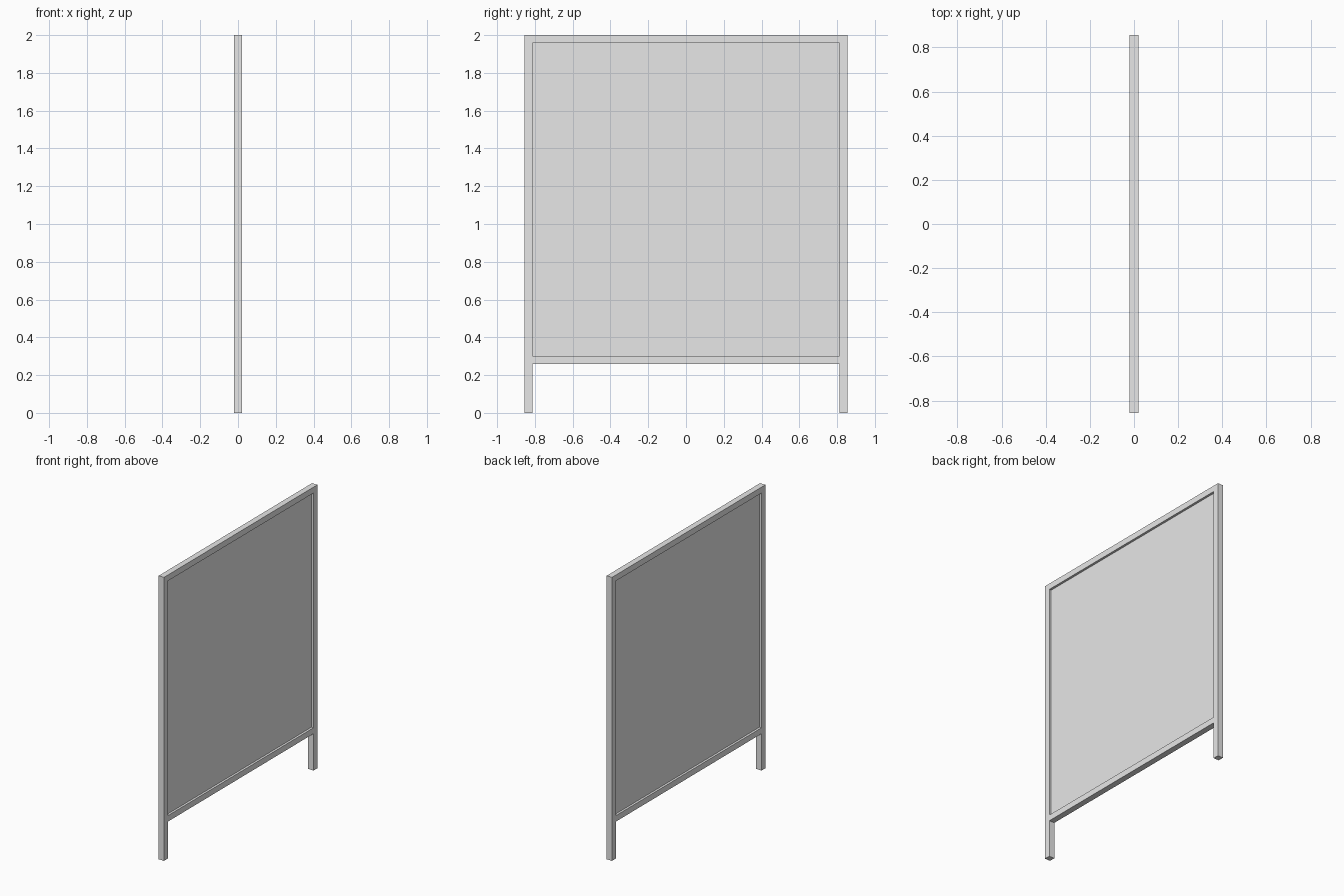
import bpy
import bmesh

cube = bpy.data.objects.get("Cube")
if cube:
    bpy.data.objects.remove(cube, do_unlink=True)

# Overall sizes
HALF_WIDTH = 0.855
HEIGHT = 2.0
BAR = 0.042
RAIL_BOTTOM = 0.26
PANEL_THICKNESS = 0.01

grey = bpy.data.materials.new("light grey")
grey.use_nodes = True
colour = (0.8, 0.8, 0.8, 1)
grey.diffuse_color = colour
grey.node_tree.nodes["Principled BSDF"].inputs["Base Color"].default_value = colour


def slab(name, ys, zs, thickness, keep):
    """Fill the kept cells of a y-z grid and thicken them evenly about x = 0."""
    bm = bmesh.new()
    verts = [[bm.verts.new((-thickness / 2, y, z)) for z in zs] for y in ys]
    for i in range(len(ys) - 1):
        for j in range(len(zs) - 1):
            if keep(i, j):
                bm.faces.new((verts[i][j], verts[i + 1][j],
                              verts[i + 1][j + 1], verts[i][j + 1]))
    loose = [v for v in bm.verts if not v.link_faces]
    bmesh.ops.delete(bm, geom=loose, context="VERTS")
    sheet = bm.faces[:]
    result = bmesh.ops.extrude_face_region(bm, geom=sheet, use_keep_orig=True)
    moved = [g for g in result["geom"] if isinstance(g, bmesh.types.BMVert)]
    bmesh.ops.translate(bm, verts=moved, vec=(thickness, 0, 0))
    bmesh.ops.recalc_face_normals(bm, faces=bm.faces[:])
    mesh = bpy.data.meshes.new(name)
    bm.to_mesh(mesh)
    bm.free()
    mesh.materials.append(grey)
    obj = bpy.data.objects.new(name, mesh)
    bpy.context.collection.objects.link(obj)
    return obj


inner = HALF_WIDTH - BAR
opening = (RAIL_BOTTOM + BAR, HEIGHT - BAR)

# Frame: two posts joined by a top and a bottom rail, open between and below
slab("frame", (-HALF_WIDTH, -inner, inner, HALF_WIDTH),
     (0, RAIL_BOTTOM, *opening, HEIGHT), BAR,
     lambda i, j: i != 1 or j in (1, 3))

# Thin panel recessed in the middle of the frame
slab("panel", (-inner, inner), opening, PANEL_THICKNESS, lambda i, j: True)
